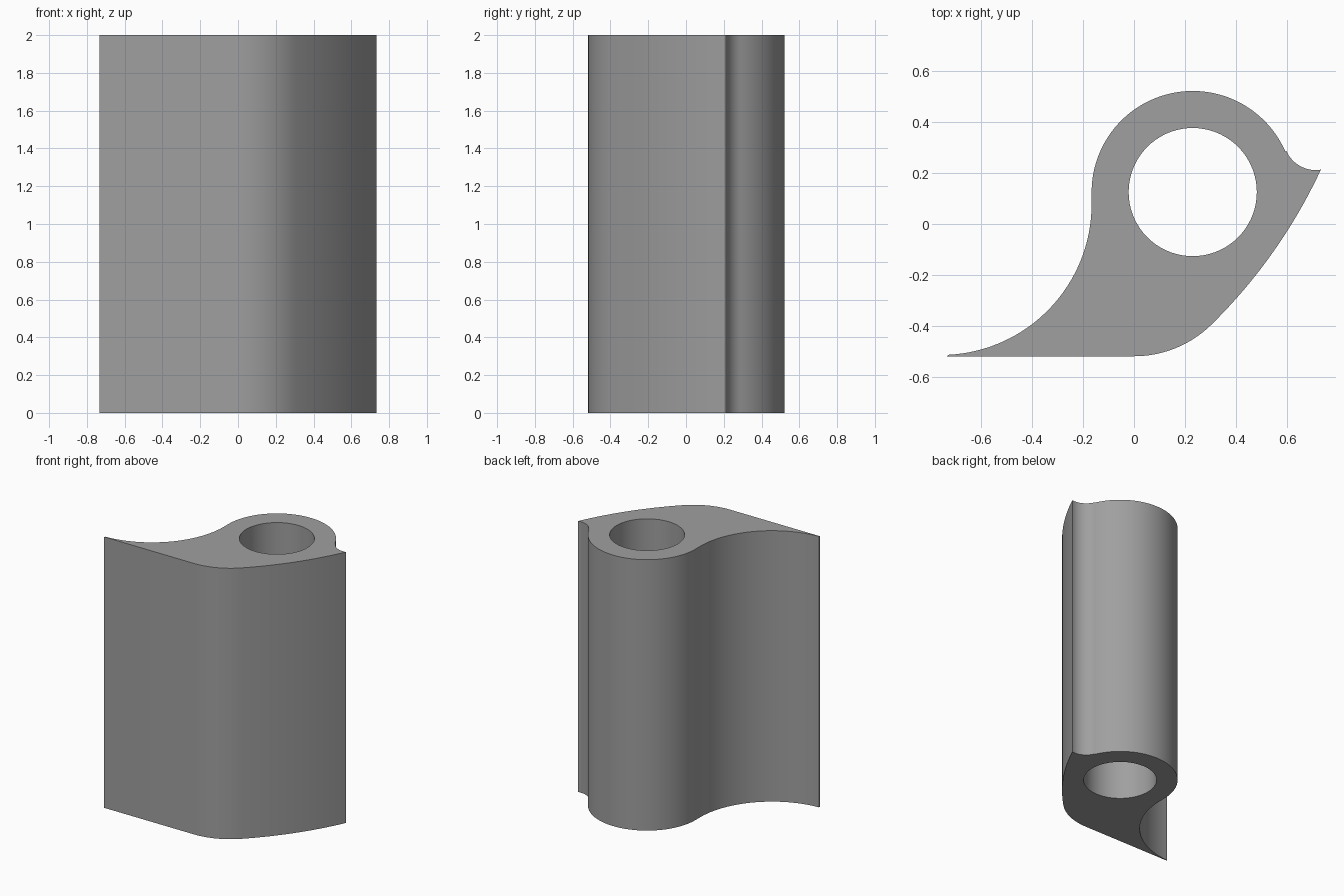
import bpy, bmesh, math

if "Cube" in bpy.data.objects:
    bpy.data.objects.remove(bpy.data.objects["Cube"])

HEIGHT = 2.0
BORE = (0.23, 0.125)          # centre of the round sleeve


def arc(cx, cy, r, a0, a1, n):
    """Points along a circular arc, angles in degrees."""
    angles = [math.radians(a0 + (a1 - a0) * i / n) for i in range(n + 1)]
    return [(cx + r * math.cos(a), cy + r * math.sin(a)) for a in angles]


def arc_between(p, q, sweep, n):
    """Counter-clockwise arc from p to q turning through sweep degrees."""
    dx, dy = q[0] - p[0], q[1] - p[1]
    half = math.radians(sweep / 2)
    r = math.hypot(dx, dy) / (2 * math.sin(half))
    start = math.degrees(math.atan2(dy, dx) - half) - 90
    cx = p[0] - r * math.cos(math.radians(start))
    cy = p[1] - r * math.sin(math.radians(start))
    return arc(cx, cy, r, start, start + sweep, n)


# Outline, counter-clockwise from the pointed tail
outline = [(-0.732, -0.518)]
front_corner = arc(0.0, -0.085, 0.433, -90, -45.5, 16)
outline += front_corner
outline += arc_between(front_corner[-1], (0.732, 0.213), 20.5, 20)[1:]
outline += arc(0.712, 0.337, 0.126, 277, 203.8, 14)[1:]      # notch under the lip
outline += arc(*BORE, 0.396, 23.8, 180, 48)                  # round back
outline += arc(-0.757, 0.078, 0.591, 0, -87, 32)             # hollow flank
bore = arc(*BORE, 0.251, 0, 360, 72)[:-1]

# Fill the section between outline and bore, then extrude upward
bm = bmesh.new()
for loop in (outline, bore):
    verts = [bm.verts.new((x, y, 0)) for x, y in loop]
    for a, b in zip(verts, verts[1:] + verts[:1]):
        bm.edges.new((a, b))
bmesh.ops.remove_doubles(bm, verts=bm.verts, dist=0.002)
bmesh.ops.triangle_fill(bm, use_beauty=True, edges=bm.edges[:], normal=(0, 0, 1))
result = bmesh.ops.extrude_face_region(bm, geom=bm.faces[:], use_keep_orig=True)
top = [v for v in result["geom"] if isinstance(v, bmesh.types.BMVert)]
bmesh.ops.translate(bm, verts=top, vec=(0, 0, HEIGHT))
bmesh.ops.recalc_face_normals(bm, faces=bm.faces[:])

mesh = bpy.data.meshes.new("bored_profile_block")
bm.to_mesh(mesh)
bm.free()
block = bpy.data.objects.new("bored_profile_block", mesh)
bpy.context.collection.objects.link(block)

grey = bpy.data.materials.new("plain grey")
grey.diffuse_color = (0.35, 0.35, 0.35, 1)
grey.use_nodes = True
grey.node_tree.nodes["Principled BSDF"].inputs["Base Color"].default_value = grey.diffuse_color
mesh.materials.append(grey)

bpy.context.view_layer.objects.active = block
block.select_set(True)
bpy.ops.object.shade_smooth_by_angle(angle=math.radians(30))
